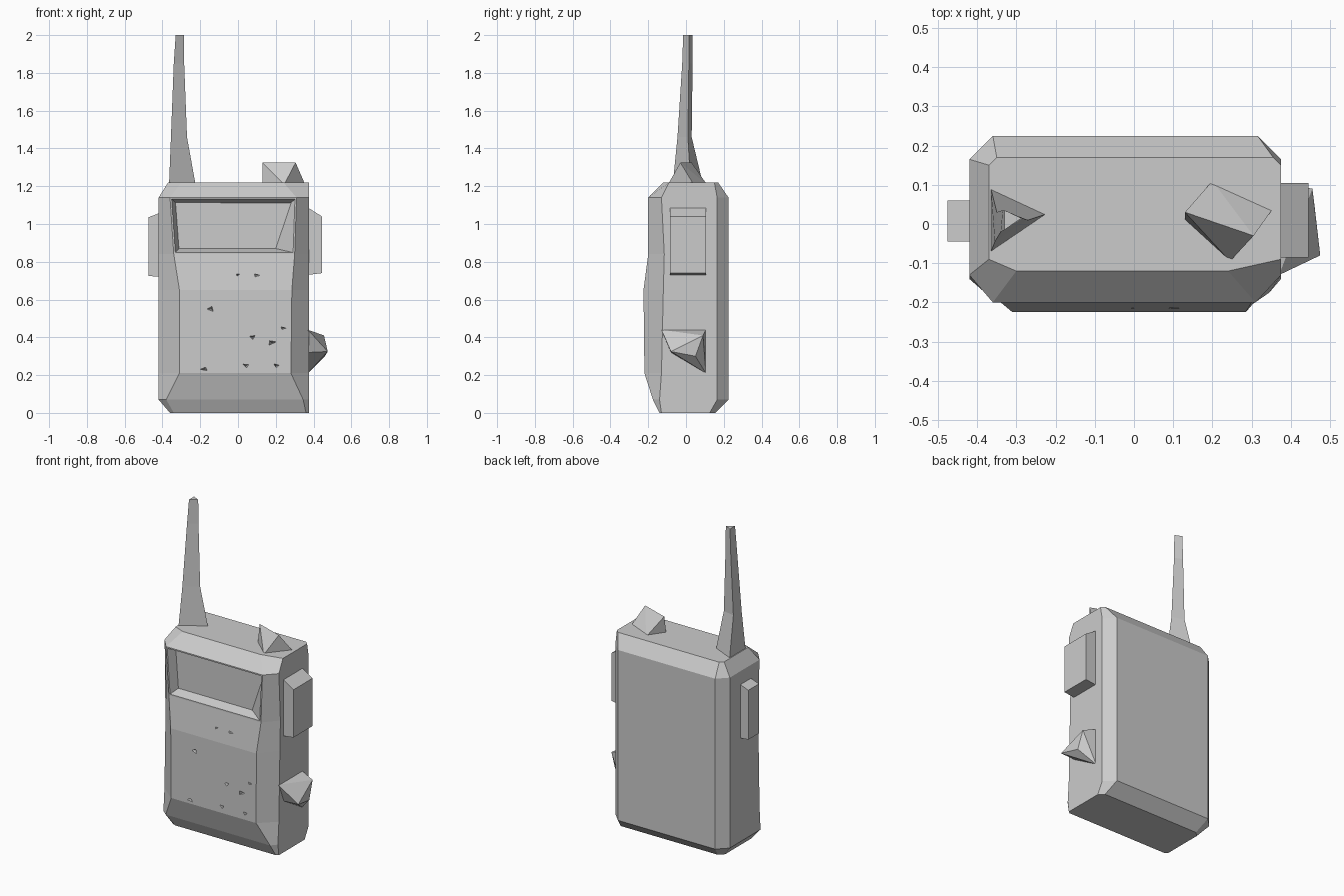
import bpy, bmesh, math, random
from mathutils import Vector

cube = bpy.data.objects.get("Cube")
if cube:
    bpy.data.objects.remove(cube, do_unlink=True)

grey = bpy.data.materials.new("plain grey")
grey.use_nodes = True
COLOUR = (0.6, 0.6, 0.6, 1)
grey.diffuse_color = COLOUR
grey.node_tree.nodes["Principled BSDF"].inputs["Base Color"].default_value = COLOUR


def finish(bm, name):
    bmesh.ops.recalc_face_normals(bm, faces=bm.faces)
    mesh = bpy.data.meshes.new(name)
    bm.to_mesh(mesh)
    bm.free()
    mesh.materials.append(grey)
    obj = bpy.data.objects.new(name, mesh)
    bpy.context.collection.objects.link(obj)
    return obj


def loft(rings):
    """Skin a stack of equal rings and cap both ends."""
    bm = bmesh.new()
    loops = [[bm.verts.new(p) for p in ring] for ring in rings]
    n = len(loops[0])
    sides = [[bm.faces.new((a[i], a[(i + 1) % n], b[(i + 1) % n], b[i])) for i in range(n)]
             for a, b in zip(loops, loops[1:])]
    bm.faces.new(loops[0][::-1])
    bm.faces.new(loops[-1])
    return bm, sides


def hull(name, points):
    bm = bmesh.new()
    for p in points:
        bm.verts.new(p)
    bmesh.ops.convex_hull(bm, input=bm.verts)
    return finish(bm, name)


def octagon(z, left, right, front, back, front_left, front_right, shoulder, cut):
    return [(front_left, front, z), (front_right, front, z), (right, shoulder, z),
            (right, back - cut, z), (right - cut, back, z), (left + cut, back, z),
            (left, back - cut, z), (left, shoulder, z)]


# Body: chamfered case with a bulging lower front
bm, sides = loft([octagon(*row) for row in (
    (0.00, -0.36, 0.375, -0.14, 0.155, -0.34, 0.36, -0.13, 0.03),
    (0.07, -0.42, 0.375, -0.175, 0.225, -0.38, 0.345, -0.14, 0.06),
    (0.21, -0.42, 0.375, -0.22, 0.225, -0.31, 0.28, -0.13, 0.06),
    (0.65, -0.42, 0.375, -0.225, 0.225, -0.31, 0.285, -0.12, 0.06),
    (0.84, -0.42, 0.375, -0.20, 0.225, -0.34, 0.30, -0.115, 0.06),
    (1.14, -0.42, 0.375, -0.20, 0.225, -0.36, 0.31, -0.13, 0.06),
    (1.22, -0.37, 0.375, -0.12, 0.17, -0.30, 0.24, -0.09, 0.02))])

# Screen: recess sunk into the upper front
bmesh.ops.recalc_face_normals(bm, faces=bm.faces)
screen = sides[4][0]
bmesh.ops.inset_individual(bm, faces=[screen], thickness=0.012)
bmesh.ops.inset_individual(bm, faces=[screen], thickness=0.028, depth=-0.055)
for v in screen.verts:
    if v.co.x > 0 and v.co.z < 1:
        v.co.x = 0.2
    if v.co.z < 1:
        v.co.z = 0.87
body = finish(bm, "body")

# Keypad dents: small irregular chips cut into the lower front
random.seed(4)
bm = bmesh.new()
for x, z, size in ((-0.14, 0.55, 0.045), (0.0, 0.73, 0.035), (0.1, 0.73, 0.05),
                   (0.08, 0.40, 0.04), (0.18, 0.37, 0.05), (0.24, 0.45, 0.03),
                   (-0.18, 0.23, 0.045), (0.04, 0.25, 0.04), (0.2, 0.25, 0.04)):
    turn = random.uniform(0, math.tau)
    rim = [bm.verts.new((x + size * math.cos(turn + a), -0.25,
                         z + 0.6 * size * math.sin(turn + a))) for a in (0, 1.7, 3.6)]
    tip = bm.verts.new((x, -0.195, z))
    bm.faces.new(rim)
    for i in range(3):
        bm.faces.new((rim[i], rim[(i + 1) % 3], tip))
dents = finish(bm, "dent_cutter")
dents.hide_render = True
dents.hide_viewport = True
cut = body.modifiers.new("dents", 'BOOLEAN')
cut.operation = 'DIFFERENCE'
cut.solver = 'EXACT'
cut.object = dents

# Antenna: tapering three-sided spike
bm, _ = loft((
    ((-0.365, -0.07, 1.21), (-0.225, 0.025, 1.21), (-0.365, 0.09, 1.21)),
    ((-0.355, -0.045, 1.46), (-0.27, 0.01, 1.46), (-0.35, 0.03, 1.46)),
    ((-0.34, -0.02, 1.85), (-0.285, 0.015, 1.85), (-0.335, 0.035, 1.85)),
    ((-0.33, -0.015, 2.0), (-0.287, 0.015, 2.0), (-0.33, 0.035, 2.0))))
finish(bm, "antenna")

# Top knob: skewed wedge
hull("top_knob", [(0.13, 0.01, 1.21), (0.2, 0.11, 1.21), (0.355, 0.04, 1.21),
                  (0.245, -0.095, 1.21), (0.13, 0.03, 1.325), (0.305, -0.03, 1.325)])


def side_pad(name, base_x, outer_x, y0, y1, z0, z1, slope):
    hull(name, [(x, y, z) for x, s in ((base_x, 0), (outer_x, slope))
                for y in (y0, y1) for z in (z0 + s * 0.2, z1 - s)])


# Side buttons
side_pad("right_button", -0.41, -0.475, -0.045, 0.06, 0.72, 1.06, 0.025)
side_pad("left_button", 0.365, 0.445, -0.085, 0.105, 0.73, 1.09, 0.05)

# Lower side knob: pointed chunk
hull("side_knob", [(0.37, -0.13, 0.44), (0.37, 0.105, 0.44), (0.37, 0.105, 0.21),
                   (0.37, -0.08, 0.32), (0.475, -0.08, 0.325), (0.455, 0.09, 0.41),
                   (0.46, 0.05, 0.30)])
